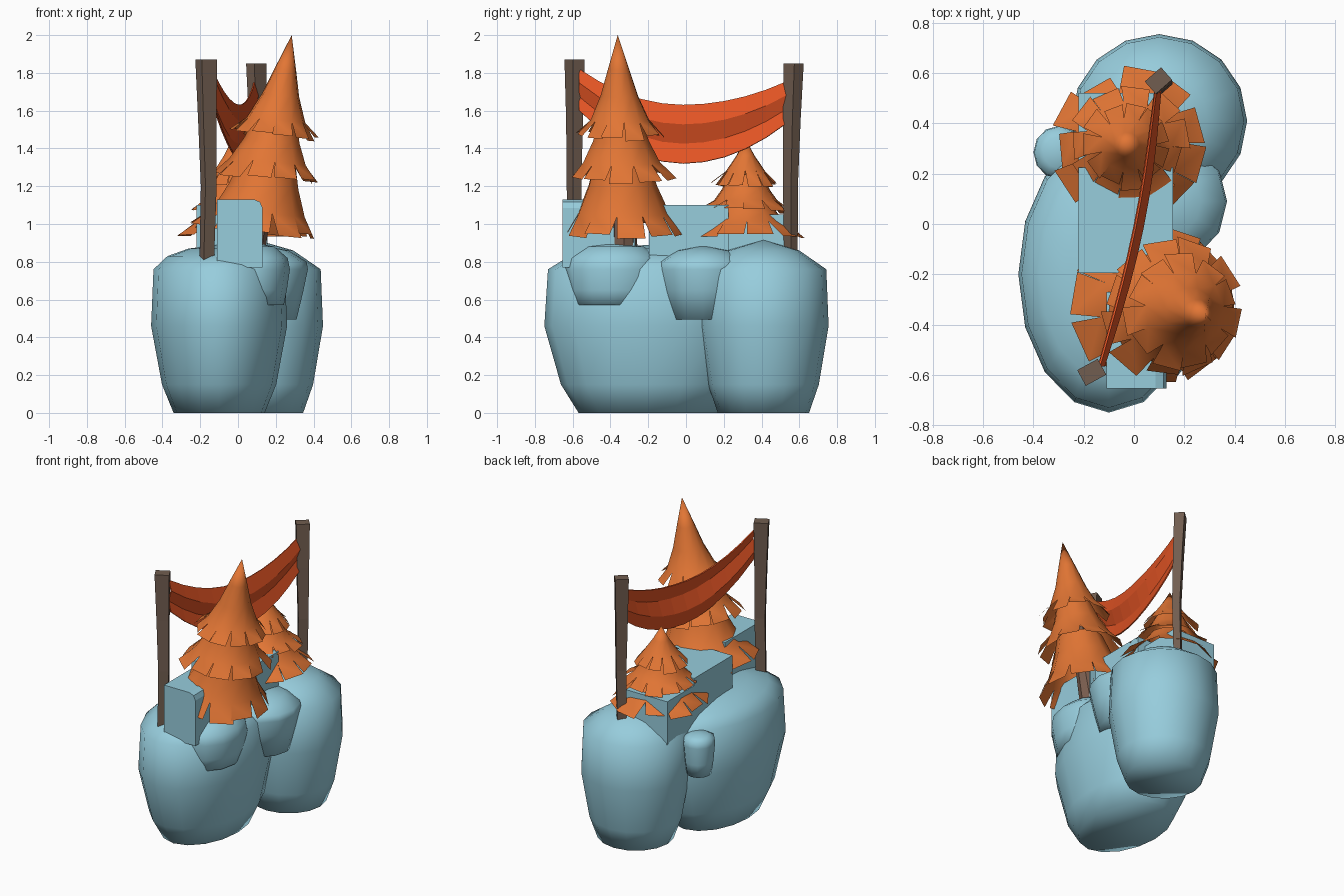
import bpy, bmesh, math, random

if "Cube" in bpy.data.objects:
    bpy.data.objects.remove(bpy.data.objects["Cube"])

random.seed(4)
TAU = math.tau


def material(name, rgb):
    m = bpy.data.materials.new(name)
    m.diffuse_color = (*rgb, 1)
    m.use_nodes = True
    m.node_tree.nodes["Principled BSDF"].inputs["Base Color"].default_value = m.diffuse_color
    return m


BLUE = material("pale_blue_stone", (0.31, 0.61, 0.72))
ORANGE = material("orange_foliage", (0.76, 0.18, 0.035))
BROWN = material("post_wood", (0.165, 0.11, 0.08))
BARK = material("trunk_bark", (0.20, 0.115, 0.08))
RED = material("red_orange_cloth", (0.78, 0.09, 0.018))


def finish(name, bm, mat, angle=None, fix=True):
    if fix:
        bmesh.ops.recalc_face_normals(bm, faces=bm.faces)
    me = bpy.data.meshes.new(name)
    bm.to_mesh(me)
    bm.free()
    me.materials.append(mat)
    ob = bpy.data.objects.new(name, me)
    bpy.context.collection.objects.link(ob)
    if angle:
        bpy.ops.object.select_all(action='DESELECT')
        ob.select_set(True)
        bpy.context.view_layer.objects.active = ob
        bpy.ops.object.shade_smooth_by_angle(angle=math.radians(angle))
    return ob


def bridge(bm, a, b):
    n = len(a)
    for i in range(n):
        bm.faces.new((a[i], a[(i + 1) % n], b[(i + 1) % n], b[i]))


# Rocks: stacked ellipses (z, size fraction), closed by a low dome
def rock(name, centre, radii, profile, top, sides=16):
    bm = bmesh.new()
    rings = [[bm.verts.new((centre[0] + radii[0] * f * math.cos(TAU * i / sides),
                            centre[1] + radii[1] * f * math.sin(TAU * i / sides), z))
              for i in range(sides)] for z, f in profile]
    for a, b in zip(rings, rings[1:]):
        bridge(bm, a, b)
    bm.faces.new(rings[0][::-1])
    tip = bm.verts.new((*centre, top))
    for i in range(sides):
        bm.faces.new((rings[-1][i], rings[-1][(i + 1) % sides], tip))
    return finish(name, bm, BLUE, 88)


rock("front_boulder", (-0.10, -0.20), (0.36, 0.55),
     [(0, .67), (.15, .84), (.46, 1), (.76, .965), (.83, .76), (.87, .45)], .89)
rock("back_boulder", (0.10, 0.41), (0.35, 0.345),
     [(0, .70), (.15, .85), (.46, 1), (.76, .965), (.86, .55)], .915)
rock("side_boulder", (0.14, 0.09), (0.23, 0.245),
     [(.495, .74), (.65, .9), (.76, 1), (.80, .97), (.86, .55)], .885, 12)
rock("ledge_boulder", (0.07, -0.38), (0.205, 0.26),
     [(.57, .84), (.65, .92), (.76, 1), (.82, .94), (.88, .6)], .905, 12)
rock("small_rock", (-0.30, 0.285), (0.10, 0.105),
     [(.49, .78), (.58, .9), (.70, 1), (.74, .96), (.76, .6)], .77, 12)


# Square stone blocks, one with a chamfered top edge
def block(name, lo, hi, chamfer=0):
    bm = bmesh.new()
    bmesh.ops.create_cube(bm, size=1)
    for v in bm.verts:
        v.co = [lo[k] if v.co[k] < 0 else hi[k] for k in range(3)]
    if chamfer:
        edge = [e for e in bm.edges if all(v.co.x == max(w.co.x for w in bm.verts)
                and v.co.z == max(w.co.z for w in bm.verts) for v in e.verts)]
        bmesh.ops.bevel(bm, geom=edge, offset=chamfer, segments=2, profile=.5, affect='EDGES')
    return finish(name, bm, BLUE)


block("front_block", (-.11, -.655, .77), (.13, -.27, 1.13), .045)
block("middle_block", (-.22, -.195, .75), (.155, .225, 1.10))
block("back_block", (-.22, .22, .75), (.10, .52, 1.05))


# Wooden posts: tapered, slightly bent rectangular shafts
def post(name, stations, angle):
    bm = bmesh.new()
    c, s = math.cos(angle), math.sin(angle)
    rings = []
    for x, y, z, f in stations:
        rings.append([bm.verts.new((x + f * (u * c - v * s), y + f * (u * s + v * c), z))
                      for u, v in ((-.043, -.033), (.043, -.033), (.043, .033), (-.043, .033))])
    for a, b in zip(rings, rings[1:]):
        bridge(bm, a, b)
    bm.faces.new(rings[0])
    bm.faces.new(rings[-1])
    return finish(name, bm, BROWN)


post("front_post", [(-.165, -.59, .81, .72), (-.155, -.593, 1.2, .78),
                    (-.163, -.59, 1.55, .9), (-.168, -.59, 1.87, 1.08)], .5)
post("back_post", [(.105, .555, .80, .68), (.113, .553, 1.2, .74),
                   (.105, .56, 1.55, .88), (.097, .57, 1.85, 1.0)], .72)

# Hanging cloth: sagging sheet with shallow lengthwise pleats
bm = bmesh.new()
rows = []
for i in range(11):
    t = i / 10
    s = 2 * t - 1
    x = -.13 + .225 * t + .035 * math.sin(math.pi * t)
    y = -.565 + 1.10 * t
    top = 1.63 + (.19 if s < 0 else .125) * abs(s) ** 2.0
    height = .31 - .09 * s * s
    amp = .017 * (1 - .4 * s * s)
    rows.append([bm.verts.new((x + amp * k, y, top - height * f))
                 for f, k in ((0, -.8), (.33, 1), (.66, -1), (1, .8))])
for a, b in zip(rows, rows[1:]):
    for j in range(3):
        bm.faces.new((a[j], a[j + 1], b[j + 1], b[j]))
cloth = finish("hanging_cloth", bm, RED)
sol = cloth.modifiers.new("thickness", 'SOLIDIFY')
sol.thickness = .008
sol.offset = 0


# Trees: each tier is a flared skirt ending in separate ragged flaps
def tree(name, axis, tilt, tiers, trunk_radius, trunk_z, flaps=11):
    bm = bmesh.new()

    def point(r, a, z):
        c = axis(z)
        dx = r * math.cos(a)
        return bm.verts.new((c[0] + dx, c[1] + r * math.sin(a), z - tilt * dx))

    for tier in tiers:
        turn = random.random()
        rings = [[point(r, TAU * (i + turn) / flaps, z) for i in range(flaps)]
                 for z, r in tier[1:-1]]
        z0, r0 = tier[0]
        if r0 == 0:
            tip = point(0, 0, z0)
            for i in range(flaps):
                bm.faces.new((tip, rings[0][i], rings[0][(i + 1) % flaps]))
        else:
            rings.insert(0, [point(r0, TAU * (i + turn) / flaps, z0) for i in range(flaps)])
        for a, b in zip(rings, rings[1:]):
            bridge(bm, b, a)
        zb, rb = tier[-1]
        last = rings[-1]
        for i in range(flaps):
            skew = random.uniform(-.13, .13)
            k = random.uniform(.92, 1.08)
            zz = zb + random.uniform(-.01, .02)
            p = point(rb * k, TAU * (i + turn + .07 + skew) / flaps, zz)
            q = point(rb * k, TAU * (i + turn + .93 + skew) / flaps, zz)
            bm.faces.new((last[i], p, q, last[(i + 1) % flaps]))
    finish(name + "_foliage", bm, ORANGE, 45, fix=False)

    # trunk follows the lean of the tree
    bm = bmesh.new()
    rings = []
    for z, f in ((trunk_z[0], 1.15), (trunk_z[1], .7)):
        c = axis(z)
        rings.append([bm.verts.new((c[0] + trunk_radius * f * math.cos(TAU * i / 8),
                                    c[1] + trunk_radius * f * math.sin(TAU * i / 8), z))
                      for i in range(8)])
    bridge(bm, *rings)
    bm.faces.new(rings[0])
    bm.faces.new(rings[1])
    finish(name + "_trunk", bm, BARK, 40)


tree("large_tree", lambda z: (.09 + .185 * (z - .95), -.33 - .03 * (z - .95)), .1,
     [[(2.0, 0), (1.82, .057), (1.68, .10), (1.55, .157), (1.465, .225)],
      [(1.56, .11), (1.44, .15), (1.33, .205), (1.24, .275)],
      [(1.33, .145), (1.20, .185), (1.06, .245), (.96, .325)]], .065, (.80, 1.4))
tree("small_tree", lambda z: (-.02 - .02 * (z - .95), .315), -.02,
     [[(1.45, 0), (1.36, .05), (1.28, .105), (1.205, .175)],
      [(1.26, .09), (1.18, .13), (1.125, .17), (1.065, .23)],
      [(1.12, .13), (1.06, .17), (1.01, .215), (.935, .295)]], .05, (.80, 1.15))
